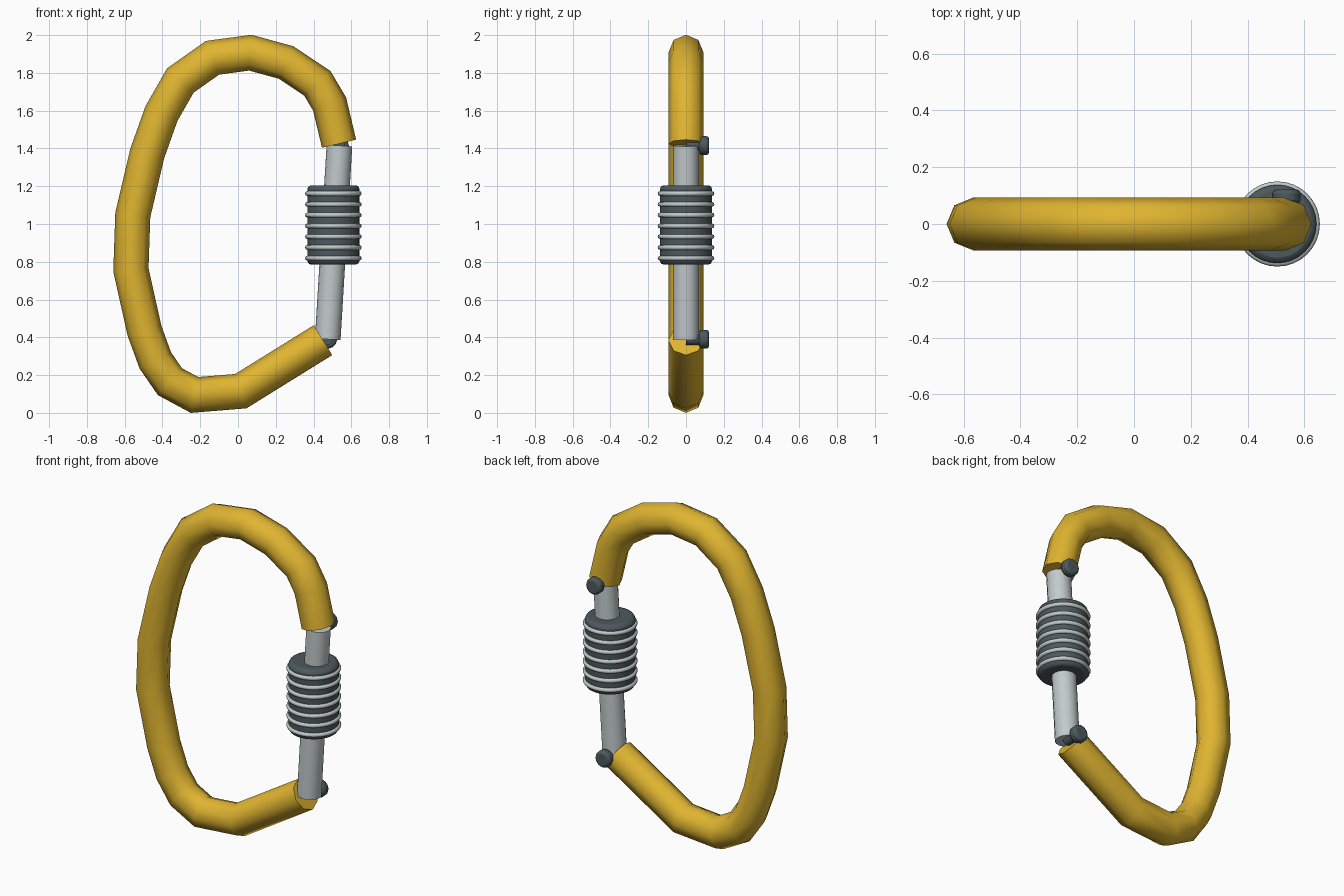
import bpy, bmesh, math
from mathutils import Vector

cube = bpy.data.objects.get("Cube")
if cube:
    bpy.data.objects.remove(cube, do_unlink=True)


def material(name, rgb):
    m = bpy.data.materials.new(name)
    m.use_nodes = True
    m.diffuse_color = (*rgb, 1)
    m.node_tree.nodes["Principled BSDF"].inputs["Base Color"].default_value = (*rgb, 1)
    return m


YELLOW = material("golden yellow", (0.74, 0.46, 0.03))
STEEL = material("light steel", (0.54, 0.59, 0.60))
DARK = material("dark slate", (0.075, 0.10, 0.11))


def finish(obj, name, mat):
    obj.name = name
    obj.data.materials.append(mat)
    bpy.ops.object.select_all(action='DESELECT')
    obj.select_set(True)
    bpy.context.view_layer.objects.active = obj
    bpy.ops.object.shade_smooth_by_angle(angle=math.radians(60))
    return obj


def cylinder(name, a, b, radius, mat, sides=16, bevel=0):
    a, b = Vector(a), Vector(b)
    axis = b - a
    bpy.ops.mesh.primitive_cylinder_add(vertices=sides, radius=radius,
                                        depth=axis.length, location=(a + b) / 2)
    obj = bpy.context.object
    obj.rotation_euler = axis.to_track_quat('Z', 'Y').to_euler()
    if bevel:
        mod = obj.modifiers.new("rounded rim", 'BEVEL')
        mod.width, mod.segments = bevel, 2
        mod.limit_method, mod.angle_limit = 'ANGLE', math.radians(60)
    return finish(obj, name, mat)


def swept_tube(name, path, radius, mat, sides=8):
    """Mitred tube along an (x, z) path, capped at both ends."""
    pts = [Vector((x, 0, z)) for x, z in path]
    bm = bmesh.new()
    rings = []
    for i, p in enumerate(pts):
        before = (p - pts[i - 1]).normalized() if i else None
        after = (pts[i + 1] - p).normalized() if i < len(pts) - 1 else None
        t = ((before or after) + (after or before)).normalized()
        side = Vector((t.z, 0, -t.x)) / t.dot(after or before)
        angles = [math.tau * k / sides for k in range(sides)]
        rings.append([bm.verts.new(p + radius * (side * math.cos(u) + Vector((0, math.sin(u), 0))))
                      for u in angles])
    for r, s in zip(rings, rings[1:]):
        for k in range(sides):
            n = (k + 1) % sides
            bm.faces.new((r[k], r[n], s[n], s[k]))
    bm.faces.new(rings[0])
    bm.faces.new(rings[-1])
    bmesh.ops.recalc_face_normals(bm, faces=bm.faces)
    mesh = bpy.data.meshes.new(name)
    bm.to_mesh(mesh)
    bm.free()
    obj = bpy.data.objects.new(name, mesh)
    bpy.context.collection.objects.link(obj)
    return finish(obj, name, mat)


# Open hook body
swept_tube("hook_body", [
    (0.535, 1.425), (0.485, 1.635), (0.42, 1.745), (0.255, 1.855), (0.065, 1.907),
    (-0.135, 1.88), (-0.305, 1.76), (-0.405, 1.585), (-0.48, 1.375), (-0.557, 1.048),
    (-0.567, 0.757), (-0.495, 0.435), (-0.438, 0.278), (-0.36, 0.165), (-0.23, 0.095),
    (0.015, 0.115), (0.45, 0.385)], 0.093, YELLOW)

# Slightly leaning gate bar
hinge, latch = (0.475, 0, 0.39), (0.537, 0, 1.415)
cylinder("gate_bar", hinge, latch, 0.068, STEEL)

# Locking sleeve with raised rings
cylinder("lock_sleeve", (0.505, 0, 0.785), (0.505, 0, 1.205), 0.138, DARK, sides=32, bevel=0.02)
for i in range(7):
    bpy.ops.mesh.primitive_torus_add(location=(0.505, 0, 0.819 + 0.057 * i),
                                     major_radius=0.137, minor_radius=0.013,
                                     major_segments=32, minor_segments=8)
    finish(bpy.context.object, f"sleeve_ring_{i + 1}", STEEL)

# Pivot rivets on the back
for name, (x, _, z) in (("hinge_rivet", hinge), ("latch_rivet", latch)):
    cylinder(name, (x, 0.07, z), (x, 0.122, z), 0.05, DARK, sides=12, bevel=0.014)
    cylinder(name + "_pin", (x, 0, z), (x, 0.08, z), 0.03, DARK, sides=12)
